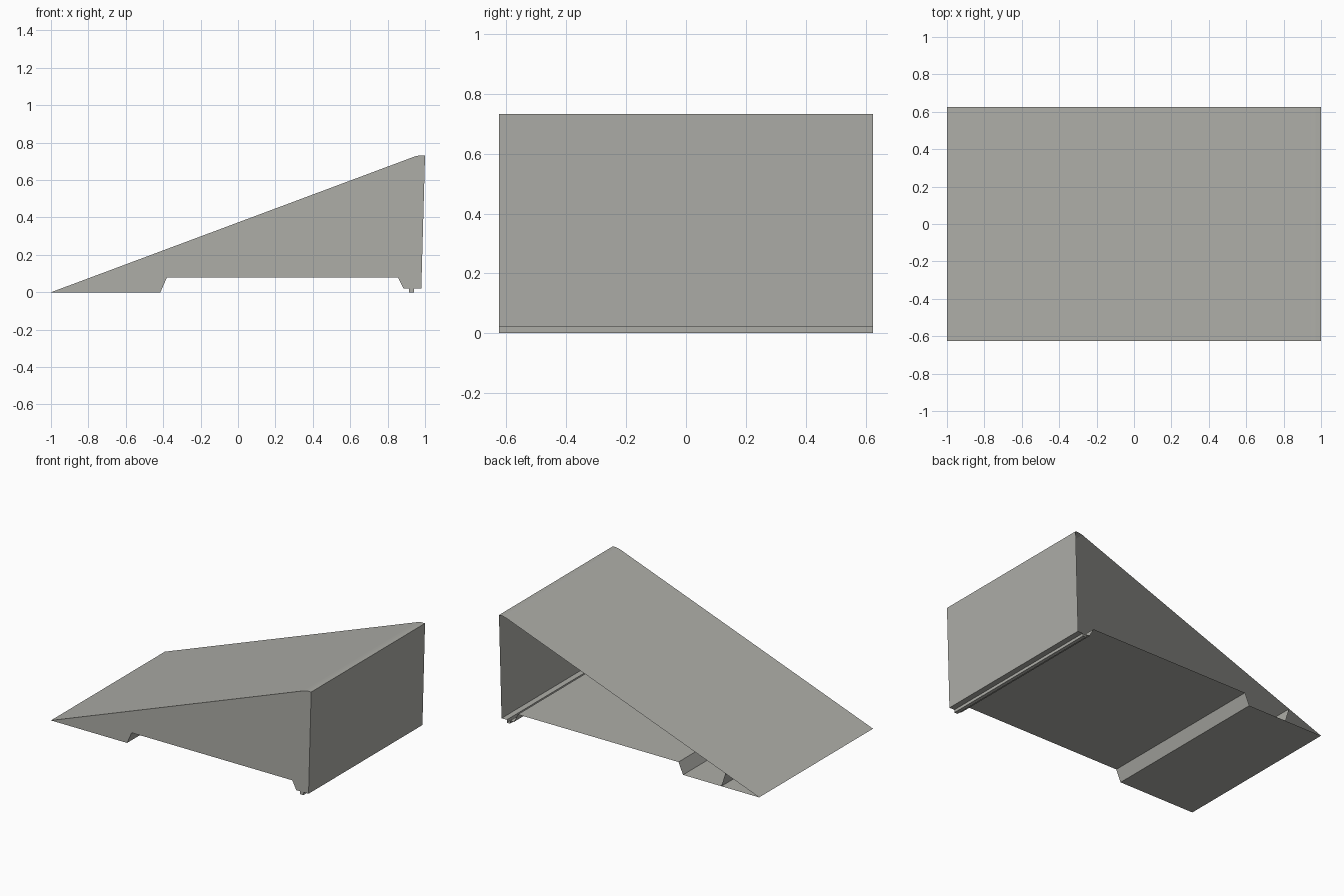
import bpy
import bmesh

cube = bpy.data.objects.get("Cube")
if cube:
    bpy.data.objects.remove(cube, do_unlink=True)

HALF_WIDTH = 0.625

# One warm grey for the whole model
grey = bpy.data.materials.new("warm_grey")
grey.use_nodes = True
colour = (0.42, 0.42, 0.39, 1)
grey.diffuse_color = colour
grey.node_tree.nodes["Principled BSDF"].inputs["Base Color"].default_value = colour


def sheet(name, profile, closed=False, front_cap=False):
    """Sweep an x-z profile across the width as a thin-walled skin."""
    bm = bmesh.new()
    front = [bm.verts.new((x, -HALF_WIDTH, z)) for x, z in profile]
    back = [bm.verts.new((x, HALF_WIDTH, z)) for x, z in profile]
    count = len(profile)
    for i in range(count if closed else count - 1):
        j = (i + 1) % count
        bm.faces.new((front[i], back[i], back[j], front[j]))
    if front_cap:
        bm.faces.new(front)
    mesh = bpy.data.meshes.new(name)
    bm.to_mesh(mesh)
    bm.free()
    mesh.materials.append(grey)
    obj = bpy.data.objects.new(name, mesh)
    bpy.context.collection.objects.link(obj)
    return obj


# Hollow wedge: toe, raised underside, heel foot with rib, end wall, ramp.
# The front side is closed and the back side is open.
sheet("wedge_shell", [
    (-1, 0), (-0.415, 0), (-0.38, 0.08), (0.855, 0.08), (0.885, 0.02),
    (0.915, 0.02), (0.915, 0), (0.94, 0), (0.94, 0.02), (0.98, 0.02),
    (1, 0.732), (0.97, 0.732), (0.945, 0.726),
], closed=True, front_cap=True)

# Leaning web inside the toe
sheet("toe_web", [(-0.71, 0), (-0.74, 0.097)])
